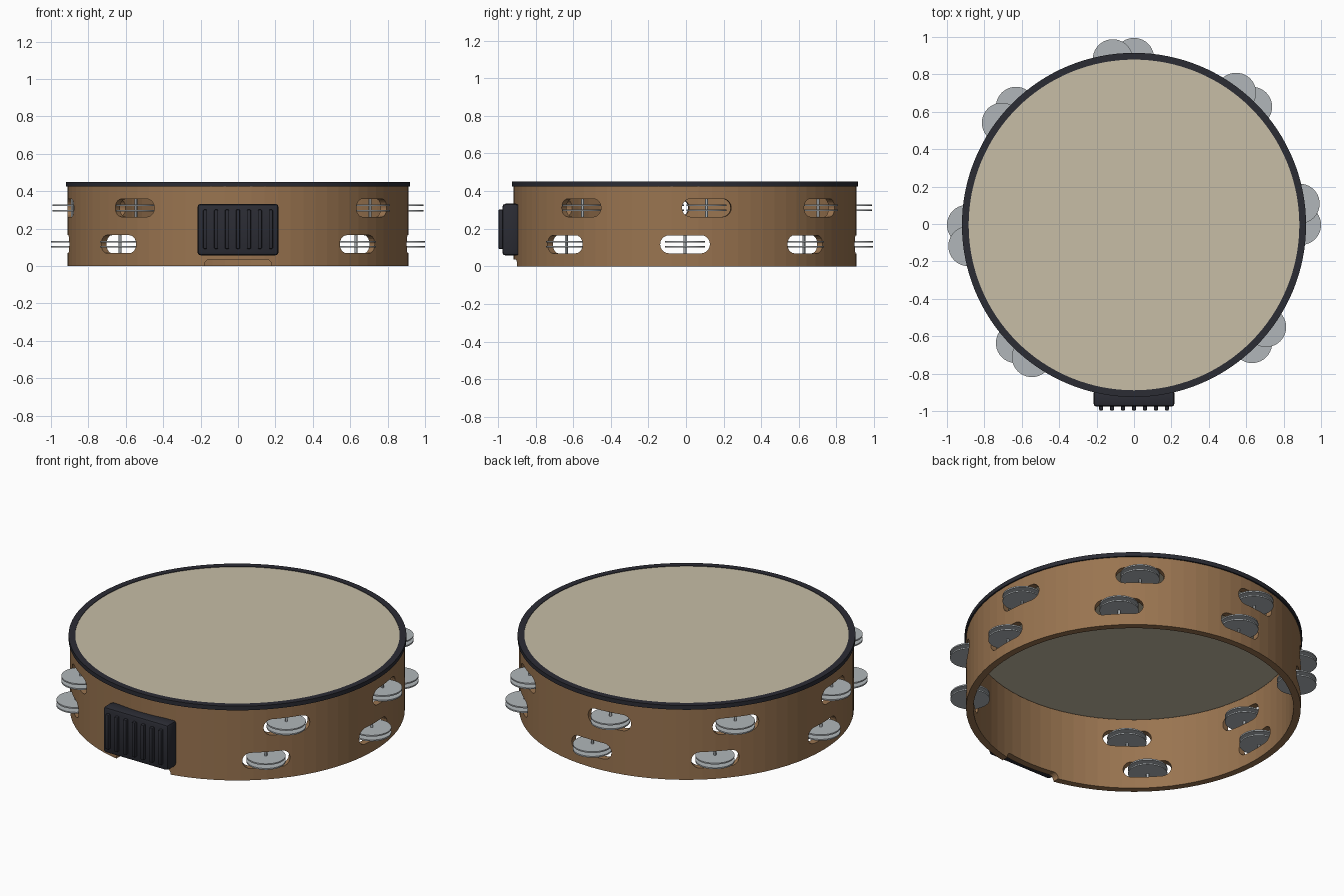
import bpy, bmesh, math
from mathutils import Matrix, Vector

if "Cube" in bpy.data.objects:
    bpy.data.objects.remove(bpy.data.objects["Cube"])

CY = -0.005                    # drum centre in y
LOW_Z, HIGH_Z = 0.117, 0.311   # heights of the two jingle rows
SHIFT = 7.3                    # angular shift of the upper row
JR = 0.893                     # distance of jingle pins from the centre


def material(name, rgb):
    m = bpy.data.materials.new(name)
    m.diffuse_color = (*rgb, 1)
    m.use_nodes = True
    m.node_tree.nodes["Principled BSDF"].inputs["Base Color"].default_value = m.diffuse_color
    return m


WOOD = material("brown wood", (0.32, 0.175, 0.08))
BLACK = material("black plastic", (0.024, 0.025, 0.034))
SKIN = material("cream drum skin", (0.57, 0.51, 0.38))
METAL = material("grey metal", (0.44, 0.47, 0.49))


def finish(name, bm, mat, smooth=False):
    bmesh.ops.recalc_face_normals(bm, faces=bm.faces)
    mesh = bpy.data.meshes.new(name)
    bm.to_mesh(mesh)
    bm.free()
    obj = bpy.data.objects.new(name, mesh)
    bpy.context.collection.objects.link(obj)
    if mat:
        mesh.materials.append(mat)
    if smooth:
        bpy.ops.object.select_all(action='DESELECT')
        obj.select_set(True)
        bpy.context.view_layer.objects.active = obj
        bpy.ops.object.shade_smooth_by_angle(angle=math.radians(30))
    return obj


def ring(name, profile, steps, mat, smooth):
    """Closed (radius, z) profile swept around the drum axis."""
    bm = bmesh.new()
    loops = []
    for i in range(steps):
        a = 2 * math.pi * i / steps
        loops.append([bm.verts.new((r * math.cos(a), CY + r * math.sin(a), z))
                      for r, z in profile])
    n = len(profile)
    for i in range(steps):
        p, q = loops[i], loops[(i + 1) % steps]
        for j in range(n):
            k = (j + 1) % n
            bm.faces.new((p[j], q[j], q[k], p[k]))
    return finish(name, bm, mat, smooth)


def cylinder(bm, r, depth, centre, segs):
    bmesh.ops.create_cone(bm, cap_ends=True, segments=segs, radius1=r, radius2=r,
                          depth=depth, matrix=Matrix.Translation(centre))


def at(angle, r, z):
    a = math.radians(angle)
    return Vector((r * math.cos(a), CY + r * math.sin(a), z))


def slot(bm, angle, z, hw, hh, rad):
    """Rounded slot pushed radially through the shell."""
    turn = Matrix.Translation((0, CY, z)) @ Matrix.Rotation(math.radians(angle), 4, 'Z')
    verts = []
    for q, (sx, sz) in enumerate(((1, 1), (-1, 1), (-1, -1), (1, -1))):
        for s in range(6):
            a = math.radians(90 * q + 17.4 * s + 1.5)
            p = Vector((0.78, sx * (hw - rad) + rad * math.cos(a),
                        sz * (hh - rad) + rad * math.sin(a)))
            verts.append(bm.verts.new(turn @ p))
    face = bm.faces.new(verts)
    out = bmesh.ops.extrude_face_region(bm, geom=[face])
    push = turn.to_3x3() @ Vector((0.24, 0, 0))
    bmesh.ops.translate(bm, vec=push,
                        verts=[v for v in out['geom'] if isinstance(v, bmesh.types.BMVert)])


# Seven jingle stations per row; the front station is taken by the grip
stations = [(45 * k + s, z) for k in range(8) if k != 6
            for s, z in ((0, LOW_Z), (SHIFT, HIGH_Z))]

# Wooden shell with slots and a thumb notch cut through
shell = ring("shell", [(0.912, 0), (0.912, 0.43), (0.872, 0.43), (0.872, 0)], 80, WOOD, False)
bm = bmesh.new()
for ang, z in stations:
    slot(bm, ang, z, 0.132, 0.048, 0.047)
slot(bm, 270, -0.024, 0.18, 0.06, 0.03)
cutter = finish("slot_cutter", bm, None)
cutter.hide_render = True
mod = shell.modifiers.new("slots", 'BOOLEAN')
mod.operation = 'DIFFERENCE'
mod.solver = 'EXACT'
mod.object = cutter
bpy.ops.object.select_all(action='DESELECT')
shell.select_set(True)
bpy.context.view_layer.objects.active = shell
bpy.ops.object.modifier_apply(modifier=mod.name)
bpy.data.objects.remove(cutter)

# Rim band and drum skin
ring("rim", [(0.92, 0.425), (0.92, 0.45), (0.884, 0.45), (0.884, 0.425)], 128, BLACK, True)
bm = bmesh.new()
cylinder(bm, 0.89, 0.012, (0, CY, 0.441), 128)
finish("drum_skin", bm, SKIN, True)

# Jingle pairs and their pins
jingles, pins = bmesh.new(), bmesh.new()
for ang, z in stations:
    for dz in (-0.014, 0.014):
        cylinder(jingles, 0.107, 0.008, at(ang, JR, z + dz), 40)
    cylinder(pins, 0.008, 0.104, at(ang, JR, z), 12)
finish("jingles", jingles, METAL, True)
finish("jingle_pins", pins, METAL, True)


def box(name, bars, bevel, segs):
    """Bevelled boxes given as (centre, size)."""
    bm = bmesh.new()
    for c, s in bars:
        bmesh.ops.create_cube(bm, size=1, matrix=Matrix.Translation(c) @ Matrix.Diagonal((*s, 1)))
    bmesh.ops.bevel(bm, geom=bm.edges[:], offset=bevel, segments=segs,
                    affect='EDGES', profile=0.5)
    return finish(name, bm, BLACK, True)


# Front grip with seven vertical ribs
box("grip", [((0, -0.932, 0.195), (0.434, 0.09, 0.276))], 0.018, 2)
box("grip_ribs", [((0.0585 * i, -0.982, 0.197), (0.022, 0.03, 0.21)) for i in range(-3, 4)],
    0.006, 2)
